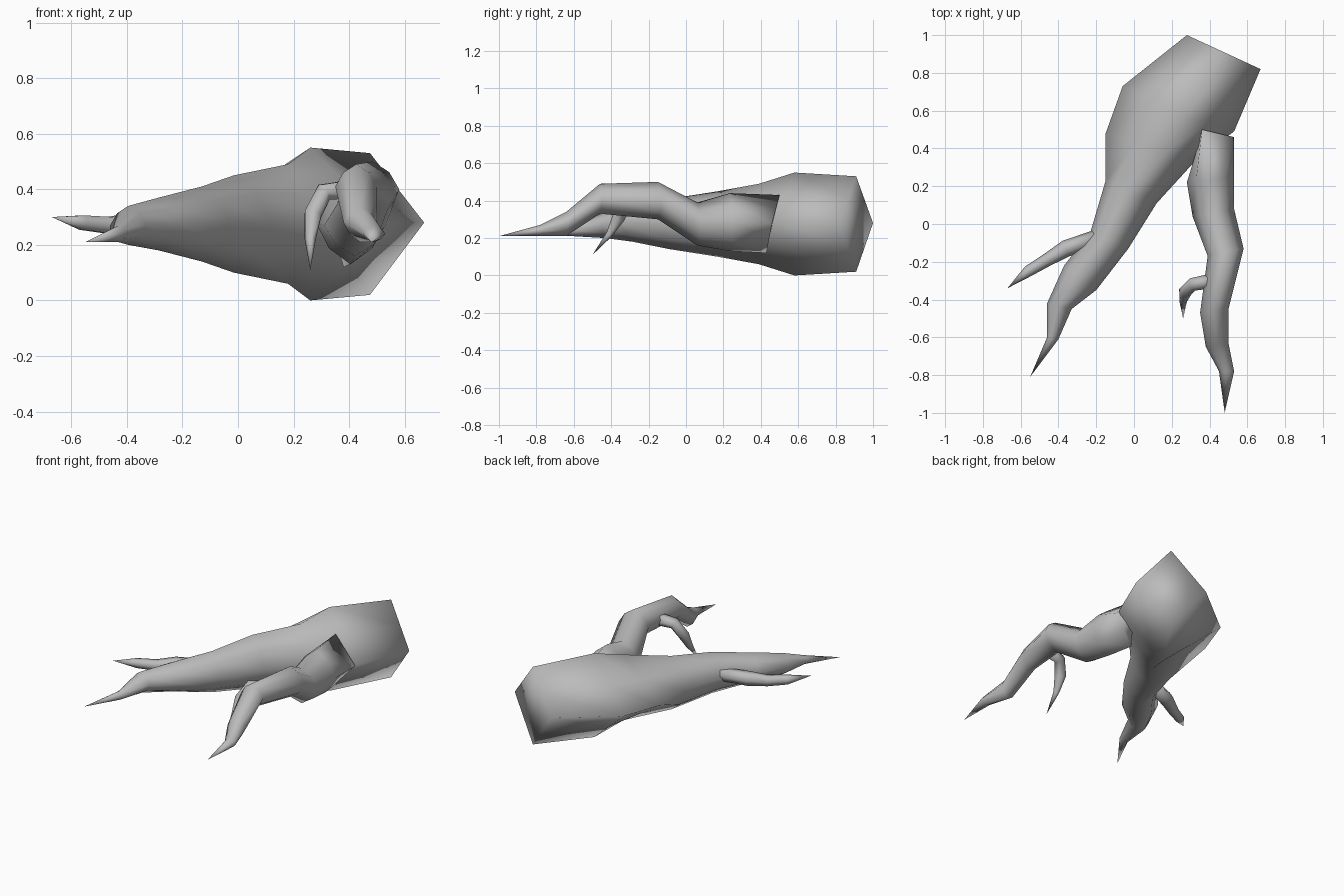
import bpy
import bmesh
import math
from mathutils import Vector

if "Cube" in bpy.data.objects:
    bpy.data.objects.remove(bpy.data.objects["Cube"], do_unlink=True)

# One plain grey skin colour
skin = bpy.data.materials.new("grey_skin")
skin.use_nodes = True
skin.diffuse_color = (0.5, 0.5, 0.5, 1)
skin.node_tree.nodes["Principled BSDF"].inputs["Base Color"].default_value = skin.diffuse_color


def section(fullness, left_x, left_y, right_x, right_y, mid, top, bottom, ridge=None, keel=None):
    """Eight-point section; a fullness of one half gives a diamond.
    Ridge and keel move its top and bottom points off centre."""
    left = Vector((left_x, left_y, mid))
    right = Vector((right_x, right_y, mid))
    centre = (left + right) / 2
    half = (right - left) / 2
    ridge = ridge or centre.xy
    keel = keel or ridge
    up = Vector((*ridge, top)) - centre
    down = Vector((*keel, bottom)) - centre
    f = fullness
    offsets = [half, (half + up) * f, up, (up - half) * f,
               -half, (down - half) * f, down, (half + down) * f]
    return [centre + offset for offset in offsets]


def bone_section(path, index, radius):
    """Round section square to a path, for the thin digits."""
    before = Vector(path[max(index - 1, 0)])
    after = Vector(path[min(index + 1, len(path) - 1)])
    turn = (after - before).to_track_quat('Z', 'Y')
    steps = [math.tau * i / 6 for i in range(6)]
    return [Vector(path[index]) + turn @ Vector((math.cos(a), math.sin(a), 0)) * radius
            for a in steps]


def loft(name, rings, tip):
    """Skin the rings, close the start, and end in a claw point."""
    bm = bmesh.new()
    loops = [[bm.verts.new(p) for p in ring] for ring in rings]
    count = len(loops[0])
    point = bm.verts.new(tip)
    bm.faces.new(loops[0])
    for i in range(count):
        j = (i + 1) % count
        for a, b in zip(loops, loops[1:]):
            bm.faces.new((a[i], a[j], b[j], b[i]))
        bm.faces.new((loops[-1][i], loops[-1][j], point))
    bmesh.ops.recalc_face_normals(bm, faces=bm.faces)
    for face in bm.faces:
        face.smooth = True
    mesh = bpy.data.meshes.new(name)
    bm.to_mesh(mesh)
    bm.free()
    mesh.materials.append(skin)
    obj = bpy.data.objects.new(name, mesh)
    bpy.context.collection.objects.link(obj)


def limb(name, rows, tip, angular):
    """The first few sections are angular diamonds, the rest are rounder."""
    rings = [section(0.5 if i < angular else 0.62, *row) for i, row in enumerate(rows)]
    loft(name, rings, tip)


def digit(name, path, radii):
    rings = [bone_section(path, i, r) for i, r in enumerate(radii)]
    loft(name, rings, path[-1])


# Angular base block running into the thick limb and its long claw
limb("base_and_thick_limb", [
    (.28, 1, .67, .82, .28, .53, .02),
    (-.06, .73, .53, .49, .28, .55, 0, (.26, .58)),
    (-.15, .48, .33, .34, .28, .49, .06, (.18, .39)),
    (-.15, .23, .12, .11, .28, .45, .1),
    (-.23, -.04, -.03, -.13, .28, .41, .14),
    (-.37, -.22, -.2, -.35, .28, .37, .18),
    (-.46, -.42, -.33, -.45, .27, .34, .2),
    (-.46, -.6, -.4, -.61, .24, .27, .21),
], tip=(-.55, -.81, .21), angular=3)

# Slim limb that bends up at the elbow and down at the wrist
limb("slim_limb", [
    (.33, .37, .53, .46, .28, .43, .12, (.36, .5), (.38, .43)),
    (.28, .22, .53, .25, .28, .44, .13),
    (.31, .04, .53, .08, .27, .39, .16),
    (.39, -.17, .58, -.13, .4, .5, .3),
    (.35, -.47, .5, -.45, .41, .49, .33),
    (.38, -.65, .5, -.63, .28, .34, .21),
    (.45, -.78, .53, -.78, .24, .27, .21),
], tip=(.48, -1, .21), angular=1)

# Thin side digits
digit("thick_limb_thumb", [
    (-.2, -.07, .29), (-.36, -.13, .28), (-.46, -.19, .27),
    (-.56, -.25, .28), (-.67, -.34, .3)], (.04, .045, .035, .03))
digit("slim_limb_thumb", [
    (.42, -.3, .4), (.31, -.32, .39), (.27, -.36, .31),
    (.26, -.41, .22), (.26, -.5, .11)], (.04, .035, .035, .02))
